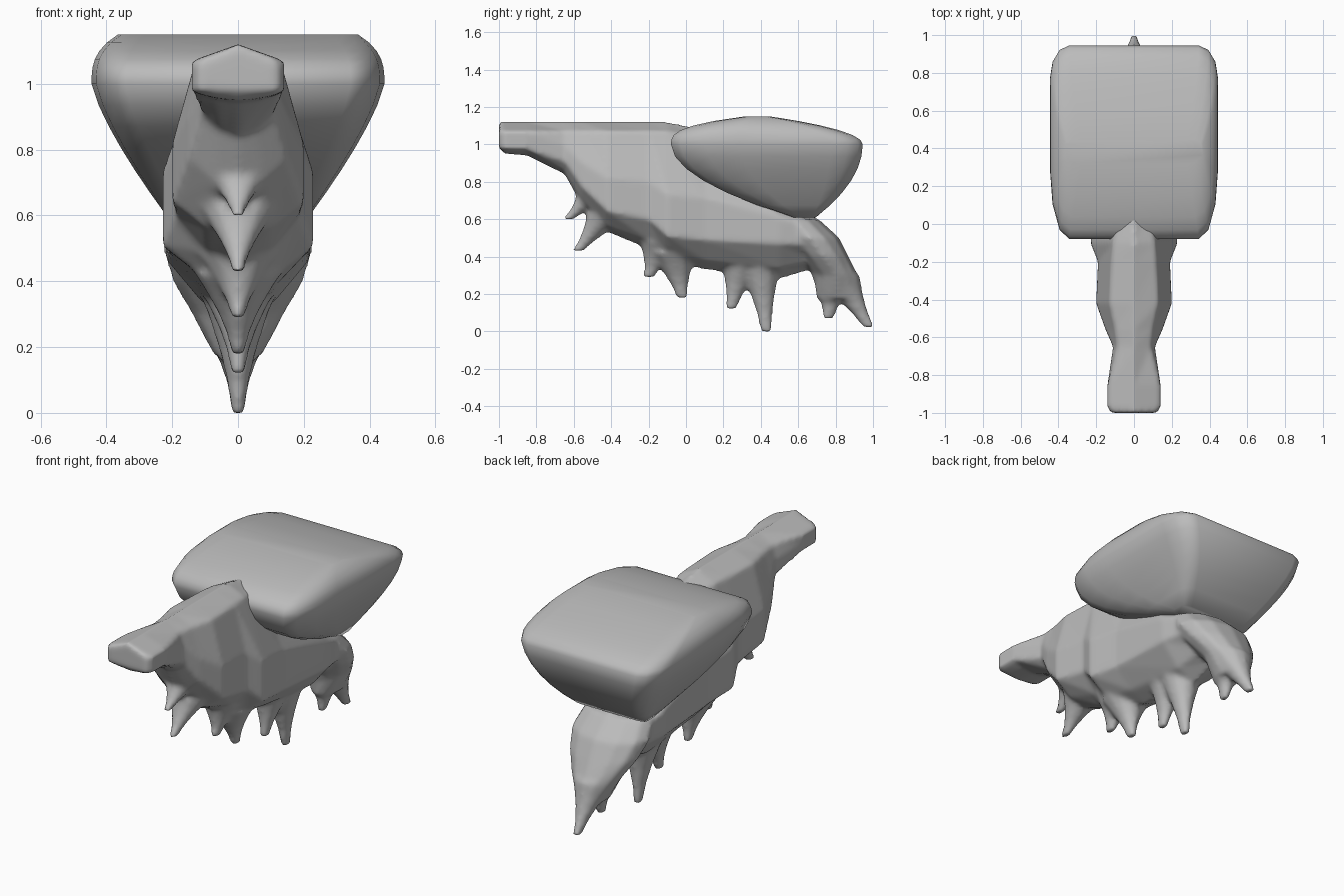
import bpy, bmesh
from math import sin, cos, pi

cube = bpy.data.objects.get("Cube")
if cube:
    bpy.data.objects.remove(cube, do_unlink=True)

stone = bpy.data.materials.new("grey_stone")
stone.use_nodes = True
grey = (.5, .5, .5, 1)
stone.diffuse_color = grey
stone.node_tree.nodes["Principled BSDF"].inputs["Base Color"].default_value = grey


def mix(start, end, amount):
    return start + (end - start) * amount


def mirrored(side):
    """Complete a right-hand half outline with its mirror image."""
    return side + [(-x, other) for x, other in reversed(side)]


def loft(bm, rings):
    """Closed skin over a list of equal-length rings of points."""
    rows = [[bm.verts.new(point) for point in ring] for ring in rings]
    count = len(rows[0])
    faces = []
    for lower, upper in zip(rows, rows[1:]):
        for i in range(count):
            j = (i + 1) % count
            faces.append(bm.faces.new((lower[i], lower[j], upper[j], upper[i])))
    faces.append(bm.faces.new(rows[0][::-1]))
    faces.append(bm.faces.new(rows[-1]))
    bmesh.ops.recalc_face_normals(bm, faces=faces)


def stack(bm, outline, levels):
    """Loft upward through levels of (z, front y, back y, half width)."""
    loft(bm, [[(x * width, mix(front, back, v), z) for x, v in outline]
              for z, front, back, width in levels])


def finish(bm, name):
    mesh = bpy.data.meshes.new(name)
    bm.to_mesh(mesh)
    bm.free()
    mesh.materials.append(stone)
    mesh.shade_smooth()
    obj = bpy.data.objects.new(name, mesh)
    bpy.context.collection.objects.link(obj)
    return obj


# Boulder: rounded rectangles, widest at the waist, shrinking up and down
def boulder_level(t):
    if t < 0:
        d = -t
        return 1 - .39 * d, .65 * d ** 1.9 - .08, .945 - .25 * d ** 2, .445 - .22 * d ** 1.3
    return 1 + .15 * t, .4 * t ** 3 - .08, .945 - .5 * t ** 2, .445 - .08 * t ** 3


quarter = [i * pi / 6 for i in range(4)]
front_corner = [(.77 + .23 * sin(a), .36 * (1 - cos(a))) for a in quarter]
back_corner = [(.77 + .23 * sin(a), 1 - .17 * (1 - cos(a))) for a in reversed(quarter)]
bm = bmesh.new()
stack(bm, mirrored(front_corner + back_corner),
      [boulder_level(i / 6) for i in range(-6, 7)])
finish(bm, "boulder")


# Ridge body: a roof-topped, keel-bottomed cross-section swept along y
def body_ring(y, shoulder, flank, flank_z, bottom):
    top = 1.12 - .8 * max(0, y - .05)
    spread = .15 * (top - bottom)
    low = flank_z - spread
    right = [(shoulder, top - .05), (flank, flank_z + spread),
             (flank, low), (flank / 2, mix(bottom, low, .3))]
    outline = [(0, top)] + right + [(0, bottom)] + mirrored(right)[len(right):]
    return [(x, y, z) for x, z in outline]


# Each section: y, shoulder width, flank width, flank height, keel height
sections = [
    (-1, .12, .12, 1, .98),
    (-.97, .14, .14, 1, .95),
    (-.85, .14, .14, 1, .94),
    (-.65, .09, .11, .95, .84),
    (-.56, .1, .15, .84, .68),
    (-.42, .13, .2, .73, .53),
    (-.2, .12, .19, .7, .44),
    (-.1, .11, .23, .62, .38),
    (.1, .08, .21, .6, .33),
    (.5, .12, .22, .54, .28),
    (.7, .1, .19, .5, .34),
]
bm = bmesh.new()
loft(bm, [body_ring(*section) for section in sections])

# Tail: broad root under the boulder, narrowing to where it forks
oval = [(cos(i * pi / 6), .5 + .5 * sin(i * pi / 6)) for i in range(12)]
stack(bm, oval, [
    (.17, .7, .95, .07),
    (.3, .68, .92, .14),
    (.4, .6, .87, .2),
    (.5, .5, .82, .23),
    (.6, .45, .71, .2),
])


# Hanging spikes: a flared taper from the tip up to a root inside the body
def spike(tip_y, tip_z, root_y, root_z):
    levels = []
    for i in range(5):
        t = i / 4
        flare = t ** 1.5
        y, depth = mix(tip_y, root_y, t), mix(.03, .13, flare)
        levels.append((mix(tip_z, root_z, t), y - depth, y + depth, mix(.02, .13, flare)))
    stack(bm, oval, levels)


spike(-.63, .6, -.45, .75)
spike(-.58, .43, -.4, .63)
spike(-.2, .29, -.12, .48)
spike(-.02, .18, -.07, .42)
spike(.24, .12, .31, .4)
spike(.43, 0, .39, .4)
# The two tips of the forked tail
spike(.76, .07, .8, .3)
spike(.98, .02, .8, .3)
body = finish(bm, "ridge_body")

# Fuse the pieces into one eroded surface
fuse = body.modifiers.new("fuse", 'REMESH')
fuse.mode = 'VOXEL'
fuse.voxel_size = .014
fuse.use_smooth_shade = True
erode = body.modifiers.new("erode", 'SMOOTH')
erode.factor = .5
erode.iterations = 5
